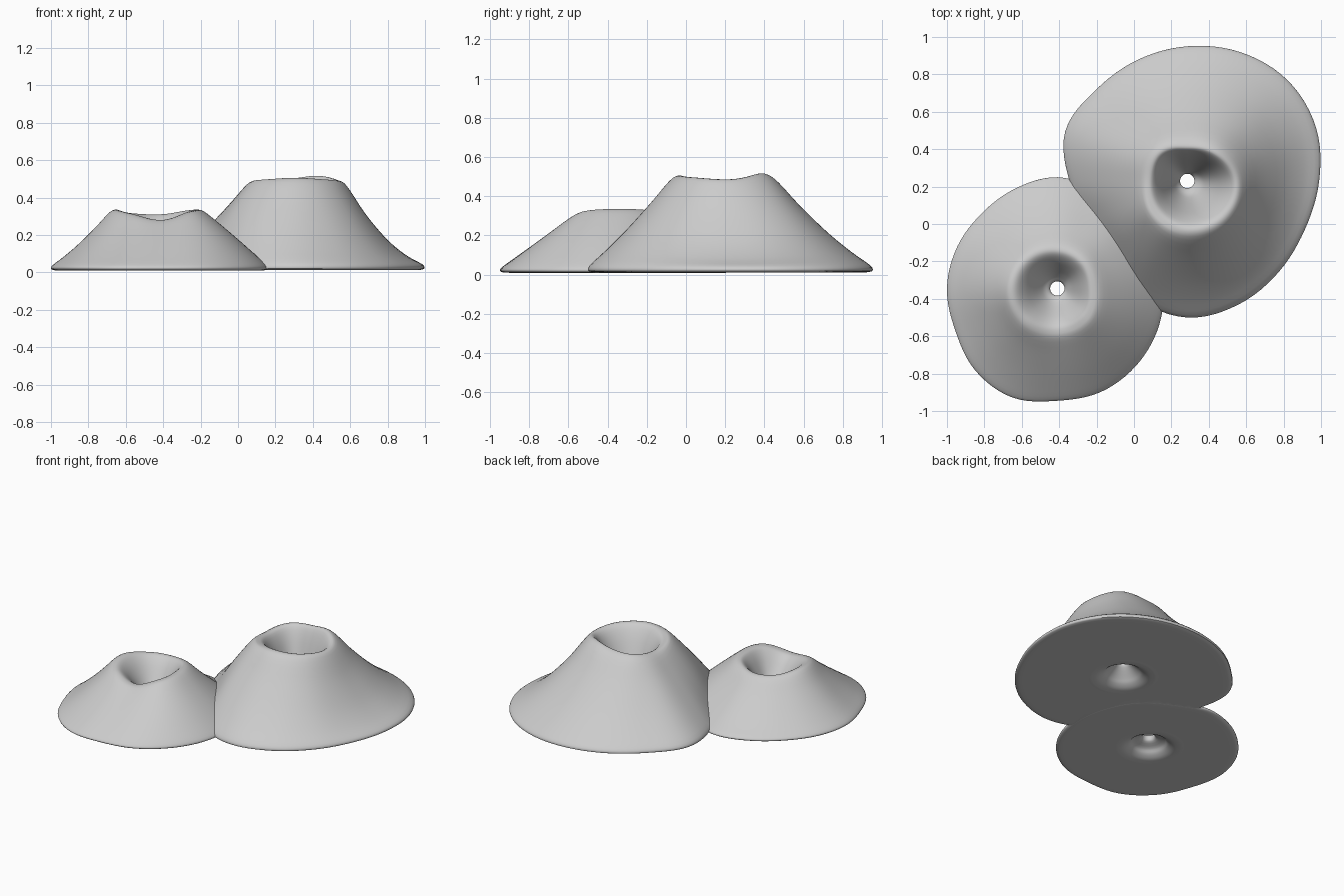
import bpy, bmesh, math
from mathutils import Vector

if "Cube" in bpy.data.objects:
    bpy.data.objects.remove(bpy.data.objects["Cube"])

SEG = 96   # steps around each mound
SUB = 3    # smooth steps between profile points


def catmull(a, b, c, d, t):
    return 0.5 * (2 * b + (c - a) * t + (2 * a - 5 * b + 4 * c - d) * t * t
                  + (3 * b - a - 3 * c + d) * t ** 3)


def around(vals, ang):
    """Smooth periodic value at an angle from evenly spaced samples."""
    n = len(vals)
    f = ang / math.tau * n
    i = int(f)
    return catmull(*[vals[(i + k) % n] for k in (-1, 0, 1, 2)], f - i)


def smooth(pts):
    """Smooth closed profile through the given points."""
    n, out = len(pts), []
    for i in range(n):
        q = [Vector(pts[(i + k) % n]) for k in (-1, 0, 1, 2)]
        out += [catmull(*q, s / SUB) for s in range(SUB)]
    return out


# outer slope: (share of way from foot to rim, share of height)
SLOPE = [(0, 0), (.03, .055), (.2, .19), (.43, .40), (.7, .69), (.9, .93)]
# crater wall: (share of rim radius, share of depth)
CRATER = [(.86, .96), (.7, .78), (.55, .54), (.4, .28), (.28, .1)]


def mound(name, centre, foot, rim, rim_z, bulge, neck_z, base):
    bm = bmesh.new()
    rings = []
    for s in range(SEG):
        a = s / SEG * math.tau
        R, r, z, b = [around(v, a) for v in (foot, rim, rim_z, bulge)]
        f = base + .012
        p = [(R + (r - R) * t, f + (z - f) * (h + 4 * b * t * (1 - t)))
             for t, h in SLOPE]
        p += [(r, z)]
        p += [(r * k, neck_z + (z - neck_z) * h) for k, h in CRATER]
        # narrow neck, flared underside opening and flat bottom
        p += [(.042, neck_z), (.039, neck_z - .02), (.05, neck_z - .04),
              (.1, base + .05), (.125, base + .025), (.16, base + .006), (.2, base),
              (.24, base), (R * .7, base), (R * .93, base), (R * .98, base + .003)]
        rings.append([bm.verts.new((centre[0] + q.x * math.cos(a),
                                    centre[1] + q.x * math.sin(a), q.y))
                      for q in smooth(p)])
    n = len(rings[0])
    for s in range(SEG):
        u, v = rings[s], rings[(s + 1) % SEG]
        for i in range(n):
            j = (i + 1) % n
            bm.faces.new((u[i], v[i], v[j], u[j]))
    bmesh.ops.recalc_face_normals(bm, faces=bm.faces[:])
    me = bpy.data.meshes.new(name)
    bm.to_mesh(me)
    bm.free()
    ob = bpy.data.objects.new(name, me)
    bpy.context.collection.objects.link(ob)
    return ob


# large mound
large = mound("twin_crater_mounds", (.285, .23),
              [.705, .745, .76, .745, .72, .70, .69, .705,
               .63, .57, .585, .68, .73, .715, .69, .68],
              [.27, .22, .19, .22, .21, .24, .27, .28],
              [.485, .515, .50, .49, .475, .49, .505, .495],
              [-.09, -.03, 0, 0, .06, .17, .03, -.01], .15, .012)

# small mound
small = mound("small_mound_helper", (-.41, -.345),
              [.57, .57, .58, .57, .595, .58, .57, .58,
               .59, .59, .62, .63, .60, .60, .59, .58],
              [.19, .20, .21, .23, .25, .25, .23, .22],
              [.335, .33, .31, .315, .335, .315, .28, .325],
              [.1, .02, 0, 0, .01, .03, .09, .13], .12, .010)

# merge the two mounds along their seam
mod = large.modifiers.new("join_mounds", 'BOOLEAN')
mod.operation = 'UNION'
mod.solver = 'EXACT'
mod.object = small
bpy.context.view_layer.objects.active = large
large.select_set(True)
small.select_set(False)
bpy.ops.object.modifier_apply(modifier=mod.name)
bpy.data.objects.remove(small)
bpy.ops.object.shade_smooth_by_angle(angle=math.radians(40))
